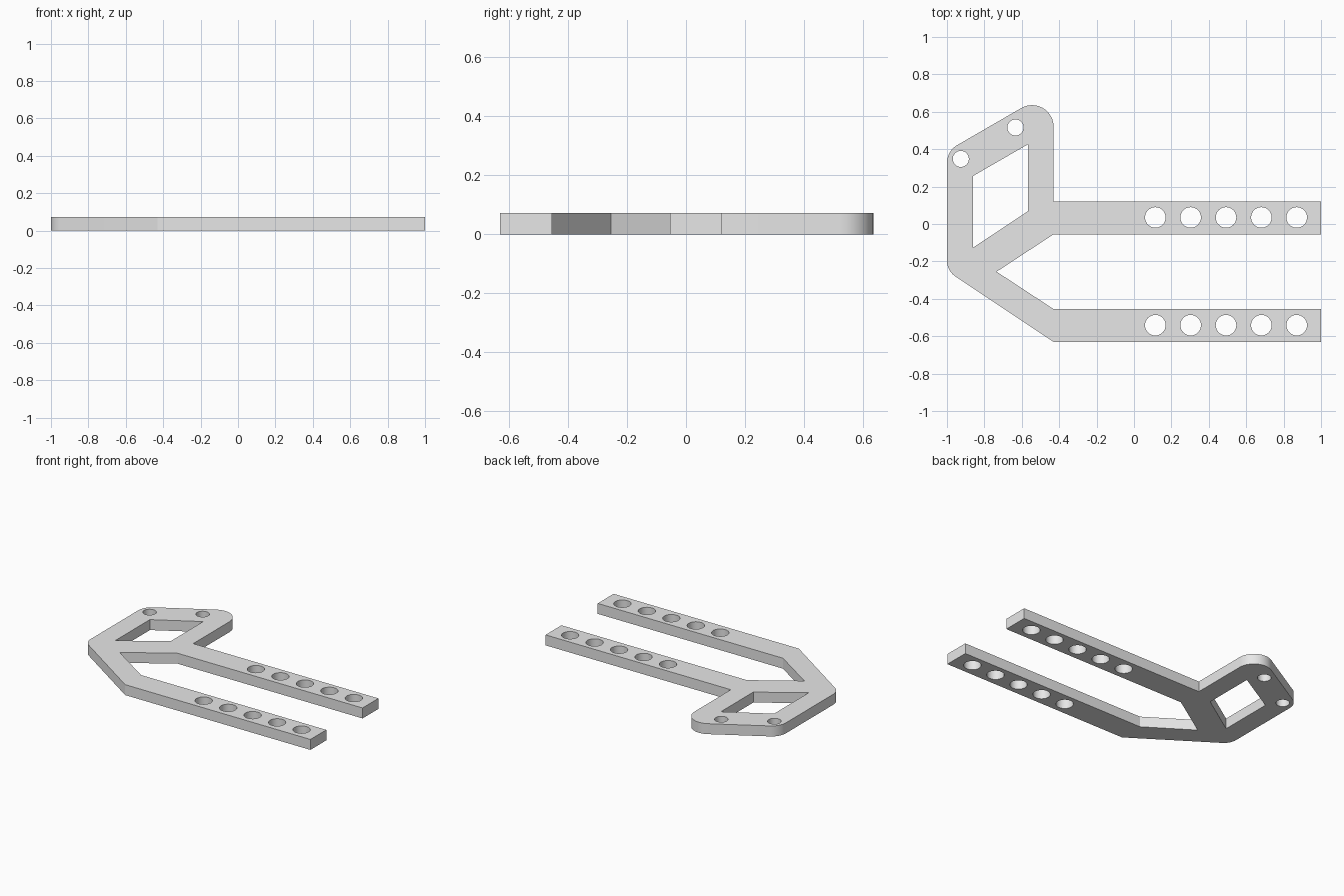
import bpy, bmesh
from math import cos, sin, tan, pi
from mathutils import Vector

cube = bpy.data.objects.get("Cube")
if cube:
    bpy.data.objects.remove(cube)

THICK = 0.073


def fillet(prev, corner, nxt, radius, steps=12):
    """Arc points that round one corner of a profile."""
    p, c, n = Vector(prev), Vector(corner), Vector(nxt)
    a, b = (p - c).normalized(), (n - c).normalized()
    half = a.angle(b) / 2
    centre = c + (a + b).normalized() * radius / sin(half)
    start = c + a * radius / tan(half) - centre
    end = c + b * radius / tan(half) - centre
    sweep = start.angle(end)
    return [centre + (start * sin(sweep * (1 - i / steps)) + end * sin(sweep * i / steps)) / sin(sweep)
            for i in range(steps + 1)]


def circle(x, y, radius, steps=32):
    return [(x + radius * cos(2 * pi * i / steps), y + radius * sin(2 * pi * i / steps))
            for i in range(steps)]


# Outer profile: two arms, notch and looped head with rounded corners
arms = [(-0.43, -0.63), (1, -0.63), (1, -0.455), (-0.43, -0.455), (-0.735, -0.255),
        (-0.43, -0.055), (1, -0.055), (1, 0.12), (-0.43, 0.12)]
tip, shoulder, heel = (-0.43, 0.72), (-1, 0.39), (-1, -0.25)
outline = (arms + fillet(arms[-1], tip, shoulder, 0.115)
           + fillet(tip, shoulder, heel, 0.11)
           + fillet(shoulder, heel, arms[0], 0.1))

# Window in the head, mounting holes and arm holes
window = [(-0.86, 0.257), (-0.567, 0.426), (-0.567, 0.068), (-0.86, -0.126)]
loops = [outline, window, circle(-0.634, 0.516, 0.043), circle(-0.926, 0.348, 0.043)]
for y in (0.035, -0.541):
    loops += [circle(0.114 + 0.189 * i, y, 0.055) for i in range(5)]

# Fill the profile and extrude it into a plate
bm = bmesh.new()
for loop in loops:
    verts = [bm.verts.new((p[0], p[1], 0)) for p in loop]
    for i, v in enumerate(verts):
        bm.edges.new((verts[i - 1], v))
bmesh.ops.triangle_fill(bm, use_beauty=True, use_dissolve=False, edges=bm.edges[:], normal=(0, 0, 1))
ext = bmesh.ops.extrude_face_region(bm, geom=bm.faces[:], use_keep_orig=True)
bmesh.ops.translate(bm, vec=(0, 0, THICK),
                    verts=[g for g in ext["geom"] if isinstance(g, bmesh.types.BMVert)])
bmesh.ops.recalc_face_normals(bm, faces=bm.faces[:])

mesh = bpy.data.meshes.new("bracket_plate")
bm.to_mesh(mesh)
bm.free()
plate = bpy.data.objects.new("bracket_plate", mesh)
bpy.context.collection.objects.link(plate)

# Plain grey material
grey = bpy.data.materials.new("light_grey")
grey.use_nodes = True
colour = (0.8, 0.8, 0.8, 1)
grey.diffuse_color = colour
grey.node_tree.nodes["Principled BSDF"].inputs["Base Color"].default_value = colour
mesh.materials.append(grey)

bpy.ops.object.select_all(action="DESELECT")
plate.select_set(True)
bpy.context.view_layer.objects.active = plate
bpy.ops.object.shade_smooth_by_angle(angle=pi / 6)
